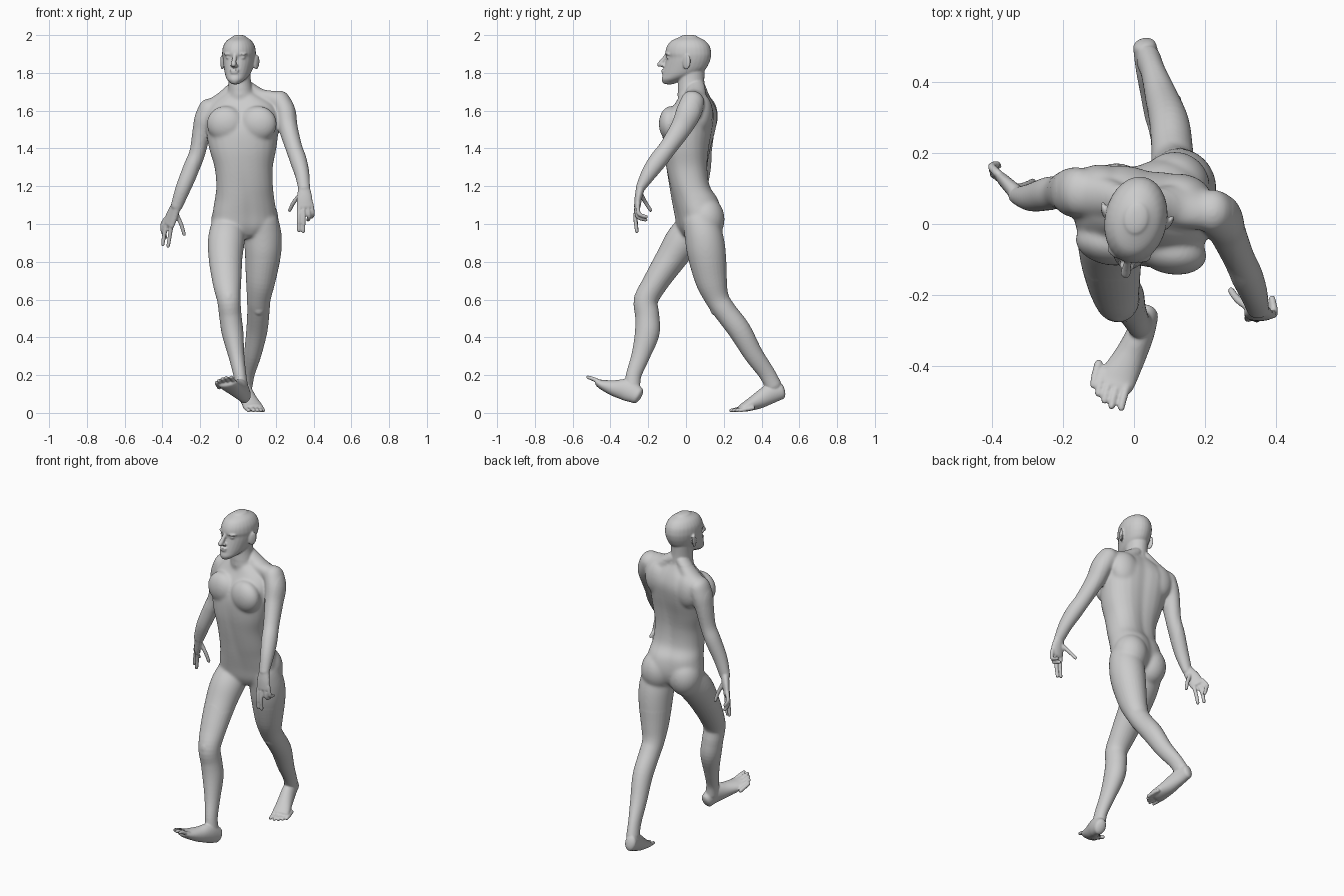
import bpy, bmesh
from math import sin, cos, pi, exp
from mathutils import Vector, Matrix

bm = bmesh.new()
SIDES, STEPS = 28, 5


def spline(rows):
    """Smooth (Catmull-Rom) interpolation of section rows."""
    out, n = [], len(rows)
    for i in range(n - 1):
        p0, p1, p2, p3 = rows[max(i - 1, 0)], rows[i], rows[i + 1], rows[min(i + 2, n - 1)]
        for k in range(STEPS):
            t = k / STEPS
            out.append([0.5 * (2 * b + (c - a) * t + (2 * a - 5 * b + 4 * c - d) * t * t
                               + (3 * b - a - 3 * c + d) * t ** 3)
                        for a, b, c, d in zip(p0, p1, p2, p3)])
    return out + [list(rows[-1])]


def loft(rows, flat=False, cap=1.0, groove=0.0, power=2.0):
    """Closed tube through rows of (x, y, z, half width, half depth, yaw)."""
    rows = spline([tuple(r) + (0,) * (6 - len(r)) for r in rows])
    pts = [Vector(r[:3]) for r in rows]
    n = len(rows)
    secs = []
    for i, r in enumerate(rows):
        t = Vector((0, 0, 1)) if flat else (pts[min(i + 1, n - 1)] - pts[max(i - 1, 0)]).normalized()
        s = Vector((cos(r[5]), sin(r[5]), 0))
        s = (s - t * s.dot(t)).normalized()
        secs.append((pts[i], t, s, t.cross(s), r[3], r[4]))

    def dome(sec, sign):
        c, t, s, u, a, b = sec
        return [(c + t * sign * cap * min(a, b) * sin(q), t, s, u, a * cos(q), b * cos(q))
                for q in (0.4, 0.8, 1.15, 1.45)]
    secs = dome(secs[0], -1)[::-1] + secs + dome(secs[-1], 1)
    rings = []
    for c, t, s, u, a, b in secs:
        ring = []
        for k in range(SIDES):
            w = 2 * pi * k / SIDES
            g = 1 - groove * (exp(-((w - pi / 2) / .25) ** 2) + .4 * exp(-((w - 1.5 * pi) / .2) ** 2))
            cx, cy = cos(w), sin(w)
            f = g * (abs(cx) ** power + abs(cy) ** power) ** (-1 / power)
            ring.append(bm.verts.new(c + s * a * cx * f + u * b * cy * f))
        rings.append(ring)
    for r0, r1 in zip(rings, rings[1:]):
        for k in range(SIDES):
            j = (k + 1) % SIDES
            bm.faces.new((r0[k], r0[j], r1[j], r1[k]))
    bm.faces.new(rings[0][::-1])
    bm.faces.new(rings[-1])


def blob(c, r, yaw=0.0, tilt=0.0):
    m = (Matrix.Translation(c) @ Matrix.Rotation(yaw, 4, 'Z') @ Matrix.Rotation(tilt, 4, 'X')
         @ Matrix.Diagonal((*r, 1)))
    bmesh.ops.create_uvsphere(bm, u_segments=24, v_segments=14, radius=1, matrix=m)


def digits(chains, r):
    """Fingers or toes: each a chain of points with a slight taper."""
    for chain in chains:
        loft([(*p, r * (1 - .1 * i), r * (1 - .1 * i)) for i, p in enumerate(chain)])


# torso: pelvis turned one way, chest the other
loft([(.04, .05, .945, .07, .07, .25), (.037, .06, .985, .16, .1, .25), (.035, .062, 1.05, .17, .116, .25),
      (.035, .047, 1.13, .158, .12, .2), (.035, .02, 1.2, .15, .108, .1),
      (.03, .006, 1.3, .154, .113, 0), (.025, .006, 1.4, .178, .126, -.1),
      (.023, .018, 1.5, .192, .136, -.17), (.025, .036, 1.58, .193, .126, -.17),
      (.025, .045, 1.64, .16, .098, -.17), (.017, .042, 1.69, .085, .07, -.17)],
     flat=True, cap=.3, groove=.1, power=2.35)
# chest muscles and shoulder blades
for x, y in ((-.067, -.054), (.107, -.08)):
    blob((x, y, 1.53), (.1, .063, .095), -.17)
for x, y, z in ((-.085, .108, 1.57), (.135, .082, 1.585)):
    blob((x, y, z), (.085, .06, .105), -.17)
# neck-to-shoulder slopes
loft([(.04, .055, 1.73, .035, .045), (.12, .05, 1.67, .045, .06), (.21, .035, 1.645, .052, .06)])
loft([(-.02, .06, 1.72, .035, .045), (-.09, .075, 1.648, .045, .06), (-.15, .085, 1.605, .052, .065)])
# buttocks
blob((.115, .105, 1.025), (.1, .1, .12), .25)
blob((-.048, .075, 1.015), (.095, .098, .115), .25)

# neck
loft([(.005, .03, 1.83, .062, .07), (.008, .028, 1.76, .06, .069), (.015, .028, 1.68, .07, .074)])

# head: (height, front, back, half width), turned slightly to one side
TURN = -.19
HEAD = Matrix.Translation((.004, .005, 0)) @ Matrix.Rotation(TURN, 4, 'Z')


def on_head(x, y, z):
    return HEAD @ Vector((x, y, z))


loft([(*on_head(0, (f + b) / 2, z), w, (b - f) / 2, TURN) for z, f, b, w in (
    (1.747, -.13, -.06, .026), (1.765, -.136, -.01, .048), (1.79, -.13, .06, .064),
    (1.82, -.123, .1, .074), (1.855, -.114, .12, .082), (1.882, -.109, .128, .086),
    (1.905, -.116, .13, .088), (1.94, -.107, .122, .083), (1.97, -.083, .098, .065),
    (1.991, -.035, .057, .035))], flat=True, cap=.3)
# nose, lips, eyes, brows, ears
loft([(*on_head(0, y, z), r, r, TURN) for y, z, r in
      ((-.109, 1.895, .01), (-.128, 1.868, .012), (-.147, 1.845, .014))])
blob(on_head(0, -.126, 1.839), (.022, .014, .01), TURN)
blob(on_head(0, -.125, 1.814), (.026, .012, .006), TURN)
blob(on_head(0, -.125, 1.801), (.022, .012, .006), TURN)
for s in (-1, 1):
    blob(on_head(s * .036, -.089, 1.881), (.017, .015, .009), TURN)
    blob(on_head(s * .037, -.094, 1.899), (.028, .016, .007), TURN + s * .3)
    blob(on_head(s * .093, .017, 1.856), (.009, .024, .04), TURN - s * .4, -.15)

# left arm, swung forward
loft([(.222, .036, 1.65, .056, .064), (.25, .014, 1.59, .056, .068), (.265, -.025, 1.51, .051, .058),
      (.295, -.095, 1.405, .045, .047), (.318, -.145, 1.34, .045, .048), (.338, -.195, 1.27, .039, .041),
      (.35, -.242, 1.19, .031, .025)])
loft([(.35, -.24, 1.195, .03, .023), (.352, -.252, 1.14, .041, .02), (.354, -.258, 1.09, .043, .017)], cap=.6)
digits([((.325, -.257, 1.1), (.322, -.266, 1.03), (.322, -.26, .965)),
        ((.346, -.26, 1.1), (.347, -.268, 1.03), (.346, -.26, .96)),
        ((.368, -.26, 1.1), (.376, -.257, 1.04), (.37, -.213, 1.022)),
        ((.387, -.255, 1.11), (.396, -.25, 1.055), (.39, -.21, 1.038)),
        ((.33, -.238, 1.155), (.295, -.215, 1.115), (.274, -.188, 1.073))], .0122)

# right arm, swung back
loft([(-.155, .09, 1.608, .056, .07), (-.176, .09, 1.55, .056, .07), (-.192, .092, 1.49, .049, .06),
      (-.214, .09, 1.38, .043, .047), (-.245, .085, 1.3, .044, .047), (-.29, .075, 1.19, .04, .039),
      (-.325, .08, 1.095, .031, .026)])
loft([(-.325, .08, 1.1, .029, .023, -.85), (-.347, .102, 1.05, .04, .02, -.85),
      (-.366, .12, 1.0, .042, .017, -.85)], cap=.6)
digits([((-.35, .1, 1.01), (-.36, .114, .945), (-.37, .12, .882)),
        ((-.366, .118, 1.01), (-.389, .135, .95), (-.398, .14, .892)),
        ((-.38, .133, 1.01), (-.4, .153, .97), (-.383, .165, .93)),
        ((-.385, .143, 1.025), (-.402, .162, .99), (-.387, .169, .96)),
        ((-.33, .1, 1.06), (-.302, .11, 1.0), (-.285, .12, .945))], .0122)

# right leg, striding forward
loft([(-.05, .045, .985, .094, .092), (-.062, -.018, .91, .098, .094), (-.066, -.078, .82, .09, .082),
      (-.058, -.165, .685, .075, .067), (-.048, -.212, .595, .062, .064), (-.04, -.205, .51, .059, .064),
      (-.028, -.206, .42, .057, .065), (-.008, -.241, .3, .042, .049), (.01, -.277, .2, .034, .041),
      (.02, -.285, .13, .035, .043)])
blob((-.05, -.245, .6), (.036, .031, .05))
# right foot, toes lifted
loft([(.035, -.256, .092, .034, .046), (.018, -.31, .12, .039, .058), (-.012, -.375, .13, .045, .044),
      (-.045, -.435, .146, .053, .028), (-.056, -.46, .157, .051, .021)], cap=.6)
digits([((x + .015, y + .06, z - .024), (x + .005, y + .025, z - .008), (x, y, z)) for x, y, z in
        ((-.036, -.52, .189), (-.063, -.515, .187), (-.083, -.499, .18),
         (-.101, -.479, .171), (-.115, -.455, .16))], .0122)

# left leg, trailing
loft([(.125, .075, 1.0, .094, .092), (.132, .095, .93, .1, .102), (.132, .11, .84, .096, .102),
      (.12, .134, .7, .078, .084), (.11, .165, .605, .063, .064), (.108, .206, .54, .059, .06),
      (.1, .283, .438, .056, .06), (.078, .356, .312, .046, .051), (.055, .426, .212, .035, .044),
      (.042, .462, .145, .035, .044)])
blob((.11, .155, .565), (.036, .03, .05))
# left foot, pushing off
loft([(.03, .503, .118, .033, .046), (.042, .445, .1, .038, .052), (.06, .38, .063, .044, .043),
      (.078, .32, .035, .051, .028), (.084, .295, .026, .051, .021)], cap=.6)
digits([((x - .014, y + .065, .026), (x - .005, y + .03, .019), (x, y, .013)) for x, y in
        ((.056, .24), (.083, .238), (.103, .25), (.121, .267), (.135, .288))], .0122)

# fuse everything into one smooth skin
bmesh.ops.recalc_face_normals(bm, faces=bm.faces)
mesh = bpy.data.meshes.new("walking_figure")
bm.to_mesh(mesh)
bm.free()
body = bpy.data.objects.new("walking_figure", mesh)
bpy.context.collection.objects.link(body)
bpy.context.view_layer.objects.active = body
body.select_set(True)
fuse = body.modifiers.new("fuse", 'REMESH')
fuse.mode = 'VOXEL'
fuse.voxel_size = .005
bpy.ops.object.modifier_apply(modifier="fuse")
# light smoothing overall, stronger blending on torso, shoulders and hips
trunk = body.vertex_groups.new(name="trunk")
trunk.add([v.index for v in body.data.vertices
           if .8 < v.co.z < 1.715 and abs(v.co.x - .03) < .25 and v.co.y > -.16], 1, 'REPLACE')
for name, times, group in (("blend", 45, "trunk"), ("soften", 4, "")):
    soft = body.modifiers.new(name, 'SMOOTH')
    soft.factor = .5
    soft.iterations = times
    soft.vertex_group = group
    bpy.ops.object.modifier_apply(modifier=name)
bpy.ops.object.shade_smooth()
